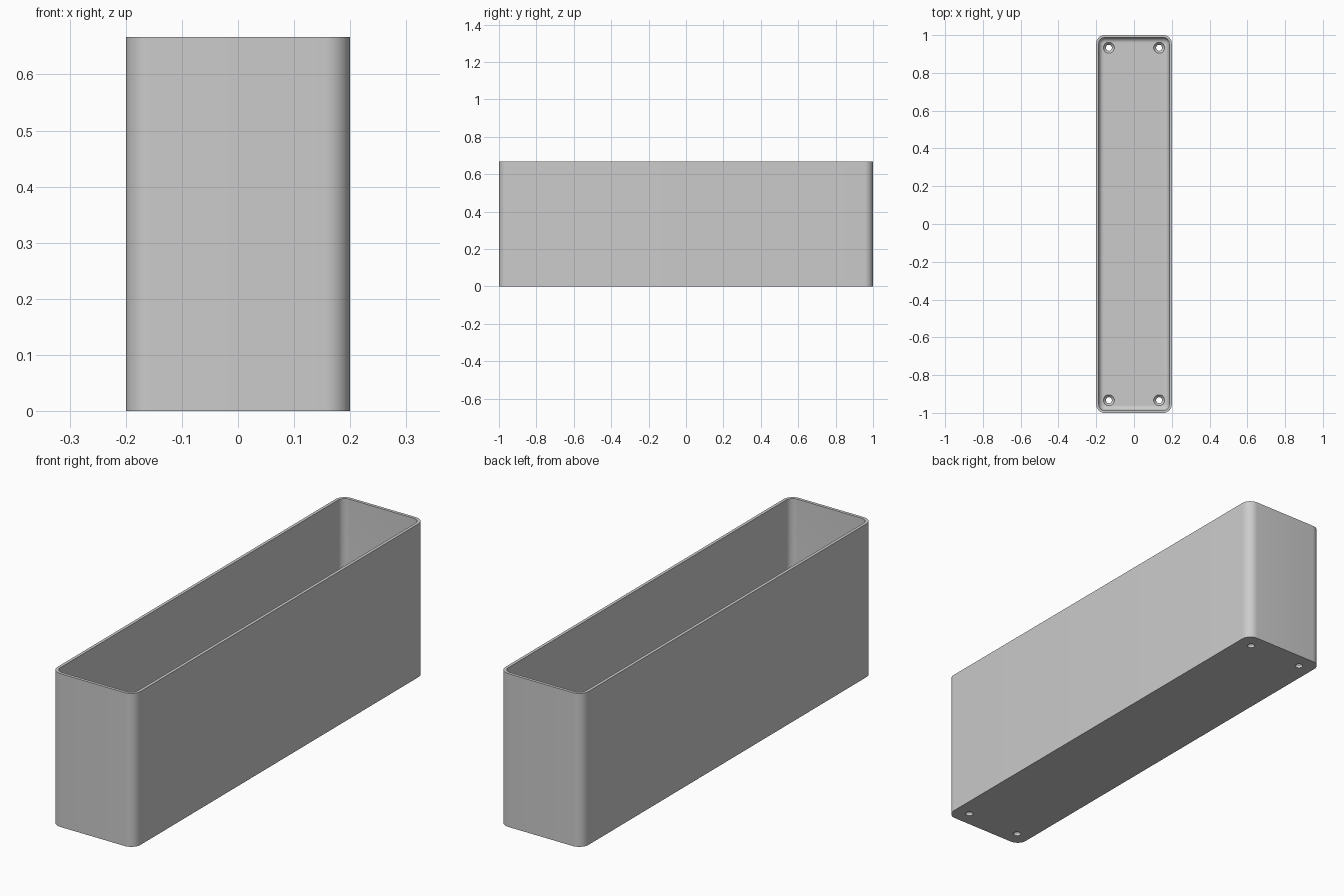
import bpy, bmesh
from math import sin, cos, pi, radians

cube = bpy.data.objects.get("Cube")
if cube:
    bpy.data.objects.remove(cube, do_unlink=True)

HALF_X, HALF_Y, HEIGHT = 0.2, 1.0, 0.667
CORNER, WALL, FLOOR, FILLET = 0.045, 0.0133, 0.0267, 0.0267
ARC_STEPS = 10

grey = bpy.data.materials.new("plain grey")
grey.use_nodes = True
colour = (0.6, 0.6, 0.6, 1)
grey.diffuse_color = colour
grey.node_tree.nodes["Principled BSDF"].inputs["Base Color"].default_value = colour


def make_object(name, bm):
    bmesh.ops.recalc_face_normals(bm, faces=bm.faces)
    mesh = bpy.data.meshes.new(name)
    bm.to_mesh(mesh)
    bm.free()
    mesh.materials.append(grey)
    obj = bpy.data.objects.new(name, mesh)
    bpy.context.collection.objects.link(obj)
    return obj


def loft(bm, rings):
    """Skin a stack of point rings and cap both ends."""
    rows = [[bm.verts.new(p) for p in ring] for ring in rings]
    for a, b in zip(rows, rows[1:]):
        for i in range(len(a)):
            j = (i + 1) % len(a)
            bm.faces.new((a[i], a[j], b[j], b[i]))
    bm.faces.new(rows[0])
    bm.faces.new(rows[-1])


def rounded_ring(inset, z):
    """Rounded rectangle, inset from the outer footprint."""
    r = max(CORNER - inset, 0.004)
    points = []
    for quarter, (sx, sy) in enumerate([(1, 1), (-1, 1), (-1, -1), (1, -1)]):
        for k in range(ARC_STEPS + 1):
            a = (quarter + k / ARC_STEPS) * pi / 2
            points.append((sx * (HALF_X - inset - r) + r * cos(a),
                           sy * (HALF_Y - inset - r) + r * sin(a), z))
    return points


def circle(x, y, r, z, n=32):
    return [(x + r * cos(2 * pi * i / n), y + r * sin(2 * pi * i / n), z)
            for i in range(n)]


# Open box: outer wall, rim, inner wall, filleted floor
rings = [rounded_ring(0, 0), rounded_ring(0, HEIGHT), rounded_ring(WALL, HEIGHT)]
for k in range(9):
    a = k / 8 * pi / 2
    rings.append(rounded_ring(WALL + FILLET * (1 - cos(a)),
                              FLOOR + FILLET * (1 - sin(a))))
bm = bmesh.new()
loft(bm, rings)
box = make_object("planter_box", bm)

# Countersunk screw holes near the floor corners
bm = bmesh.new()
for sx in (-1, 1):
    for sy in (-1, 1):
        x, y = sx * 0.133, sy * 0.933
        loft(bm, [circle(x, y, r, z) for r, z in
                  [(0.016, -0.02), (0.016, 0.0125), (0.029, FLOOR), (0.029, FLOOR + 0.02)]])
cutter = make_object("screw_hole_cutter", bm)
cutter.hide_render = True

cut = box.modifiers.new("screw holes", 'BOOLEAN')
cut.operation = 'DIFFERENCE'
cut.solver = 'EXACT'
cut.object = cutter
bpy.ops.object.select_all(action='DESELECT')
box.select_set(True)
bpy.context.view_layer.objects.active = box
bpy.ops.object.modifier_apply(modifier=cut.name)
bpy.data.objects.remove(cutter, do_unlink=True)
bpy.ops.object.shade_smooth_by_angle(angle=radians(30))
